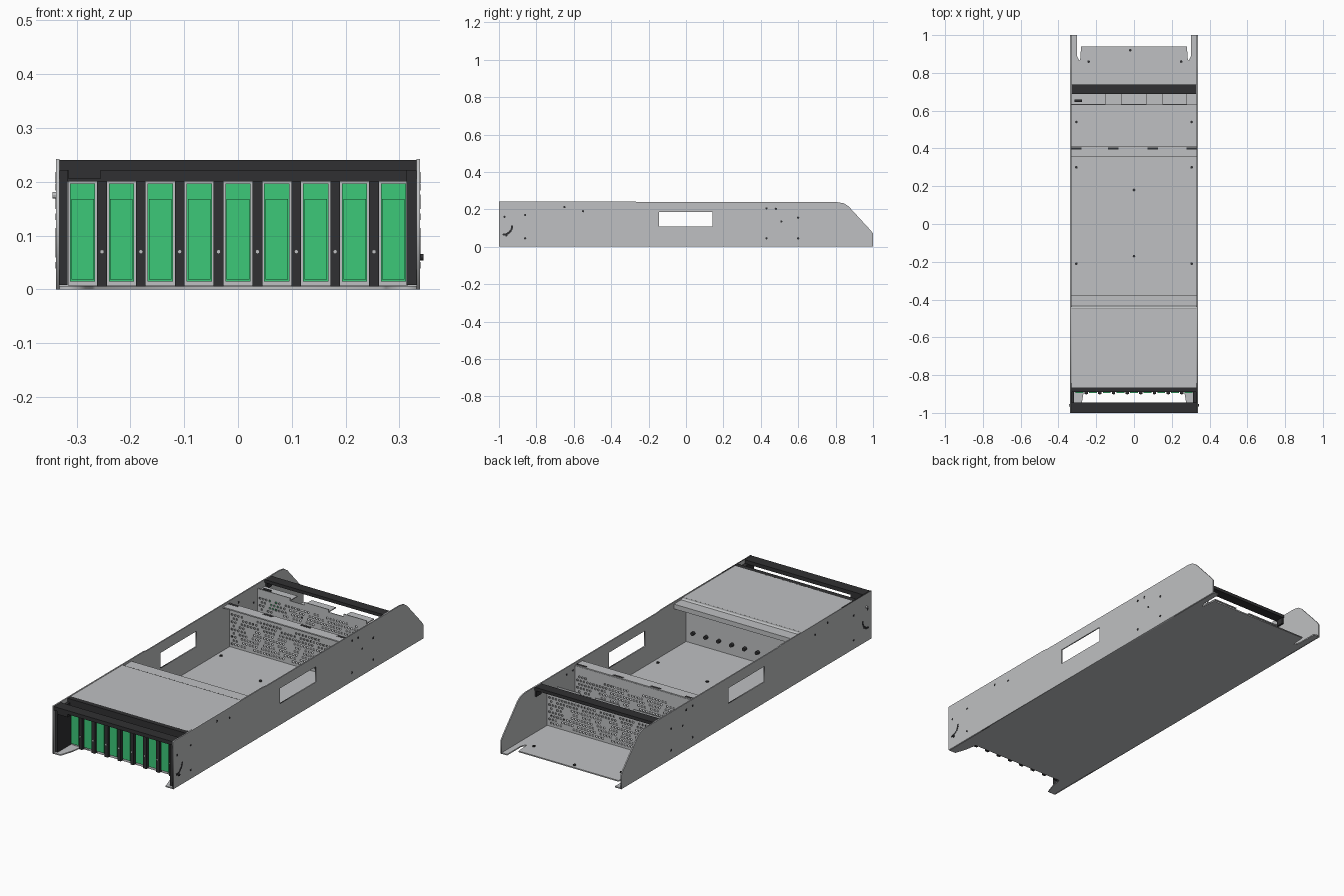
import bpy, bmesh, math
from mathutils import Matrix, Vector

cube = bpy.data.objects.get("Cube")
if cube:
    bpy.data.objects.remove(cube)


def material(name, r, g, b):
    m = bpy.data.materials.new(name)
    m.use_nodes = True
    m.diffuse_color = (r, g, b, 1)
    m.node_tree.nodes["Principled BSDF"].inputs["Base Color"].default_value = (r, g, b, 1)
    return m


STEEL = material("light grey steel", 0.52, 0.53, 0.54)
DARK = material("dark plastic", 0.03, 0.03, 0.032)
GREEN = material("green drive", 0.045, 0.58, 0.19)


def finish(name, mesh, mat):
    mesh.materials.append(mat)
    obj = bpy.data.objects.new(name, mesh)
    bpy.context.collection.objects.link(obj)
    return obj


def boxes(name, mat, spans):
    """One object from boxes given as (x0, x1, y0, y1, z0, z1)."""
    bm = bmesh.new()
    for x0, x1, y0, y1, z0, z1 in spans:
        m = Matrix.Translation(((x0 + x1) / 2, (y0 + y1) / 2, (z0 + z1) / 2))
        bmesh.ops.create_cube(bm, size=1, matrix=m @ Matrix.Diagonal((x1 - x0, y1 - y0, z1 - z0, 1)))
    mesh = bpy.data.meshes.new(name)
    bm.to_mesh(mesh)
    bm.free()
    return finish(name, mesh, mat)


def discs(name, mat, centres, axis, radius, depth):
    """Short cylinders pointing along an axis."""
    bm = bmesh.new()
    turn = Vector((0, 0, 1)).rotation_difference(Vector(axis)).to_matrix().to_4x4()
    for c in centres:
        bmesh.ops.create_cone(bm, cap_ends=True, segments=12, radius1=radius, radius2=radius,
                              depth=depth, matrix=Matrix.Translation(c) @ turn)
    mesh = bpy.data.meshes.new(name)
    bm.to_mesh(mesh)
    bm.free()
    return finish(name, mesh, mat)


def sheet(name, mat, loops, thick, matrix):
    """Flat sheet from an outline and optional holes."""
    curve = bpy.data.curves.new(name, "CURVE")
    curve.dimensions = "2D"
    curve.fill_mode = "BOTH"
    curve.extrude = thick / 2
    for pts in loops:
        s = curve.splines.new("POLY")
        s.points.add(len(pts) - 1)
        for p, (u, v) in zip(s.points, pts):
            p.co = (u, v, 0, 1)
        s.use_cyclic_u = True
    temp = bpy.data.objects.new(name + " outline", curve)
    bpy.context.collection.objects.link(temp)
    bpy.context.view_layer.update()
    mesh = bpy.data.meshes.new_from_object(temp.evaluated_get(bpy.context.evaluated_depsgraph_get()))
    bpy.data.objects.remove(temp)
    mesh.materials.clear()
    mesh.transform(matrix)
    return finish(name, mesh, mat)


def perforated_wall(name, y, top):
    """Upright plate with three round fan grilles."""
    cell, cols = 0.009, 74
    rows = int(top / cell)
    bm = bmesh.new()
    bmesh.ops.create_grid(bm, x_segments=cols, y_segments=rows, size=1)
    bm.transform(Matrix.Translation((0, y, top / 2)) @ Matrix.Rotation(math.pi / 2, 4, "X")
                 @ Matrix.Diagonal((0.333, top / 2, 1, 1)))
    doomed = []
    for f in bm.faces:
        c = f.calc_center_median()
        i, j = int(c.z / top * rows), int((c.x + 0.333) / 0.666 * cols)
        r = min(math.hypot(c.x - fx, c.z - 0.1) for fx in (-0.22, 0, 0.22))
        solid = r < 0.026 or 0.07 < r < 0.08
        stagger = i % 2 == 0 and (j + i // 2) % 2 == 0
        if stagger and not solid and 0.02 < c.z < 0.18 and abs(c.x) < 0.32:
            doomed.append(f)
    bmesh.ops.delete(bm, geom=doomed, context="FACES")
    mesh = bpy.data.meshes.new(name)
    bm.to_mesh(mesh)
    bm.free()
    obj = finish(name, mesh, STEEL)
    obj.modifiers.new("thickness", "SOLIDIFY").thickness = 0.004


# Side panels with hand window and sloped rear corner
outline = [(-1, 0), (1, 0), (1, 0.07), (0.985, 0.09), (0.87, 0.215), (0.845, 0.232), (0.81, 0.238),
           (-0.25, 0.238), (-0.28, 0.242), (-1, 0.242)]
window = [(-0.145, 0.107), (0.143, 0.107), (0.143, 0.185), (-0.145, 0.185)]
upright = Matrix(((0, 0, 1, 0), (1, 0, 0, 0), (0, 1, 0, 0), (0, 0, 0, 1)))
holes = [(0.43, 0.205), (0.48, 0.203), (0.51, 0.135), (0.6, 0.155), (0.43, 0.045), (0.6, 0.045),
         (-0.65, 0.212), (-0.55, 0.19), (-0.86, 0.17), (-0.86, 0.045), (-0.97, 0.16)]
arc = [(-0.975 + 0.045 * math.cos(a), 0.11 + 0.045 * math.sin(a))
       for a in (math.radians(-90 + 11 * k) for k in range(9))]
for side, s in (("left", 1), ("right", -1)):
    sheet(side + " side panel", STEEL, [outline, window], 0.006, Matrix.Translation((s * 0.335, 0, 0)) @ upright)
    discs(side + " side holes", DARK, [(s * 0.335, y, z) for y, z in holes + arc], (1, 0, 0), 0.006, 0.0075)

# Floor with notched rear edge and front corner flanges
half = [(0.265, -0.88), (0.275, -0.94), (0.295, -1), (0.337, -1), (0.337, 1), (0.302, 1),
        (0.302, 0.89), (0.29, 0.865), (0.285, 0.87), (0.28, 0.94)]
sheet("floor", STEEL, [half + [(-x, y) for x, y in reversed(half)]], 0.006, Matrix.Translation((0, 0, 0.003)))
screws = [(s * 0.305, y) for s in (-1, 1) for y in (0.54, 0.3, -0.21)]
screws += [(0, 0.18), (0, -0.17), (-0.24, 0.86), (0.25, 0.86), (-0.02, 0.92)]
discs("floor screws", DARK, [(x, y, 0.008) for x, y in screws], (0, 0, 1), 0.007, 0.006)

# Front cover with a stepped rear lip
boxes("front cover", STEEL, [(-0.334, 0.334, -0.865, -0.45, 0.234, 0.24),
                             (-0.334, 0.334, -0.435, -0.378, 0.226, 0.232),
                             (-0.334, 0.334, -0.382, -0.378, 0.208, 0.23)])
step = [(-0.45, 0.24), (-0.435, 0.232), (-0.435, 0.226), (-0.45, 0.234)]
sheet("cover step", STEEL, [step], 0.668, upright)

# Drive bay: nine drives, dividers and latch seams
pitch, count = 0.0722, 9
centres = [(k - (count - 1) / 2) * pitch for k in range(count)]
boxes("drives", GREEN, [(x - 0.0235, x + 0.0235, -0.888, -0.5, 0.015, 0.197) for x in centres])
boxes("drive latches", GREEN, [(x - 0.021, x + 0.021, -0.894, -0.888, 0.018, 0.168) for x in centres])
boxes("drive frames", STEEL, [(x - 0.027, x + 0.027, -0.882, -0.5, 0.007, 0.2) for x in centres])
edges = [x + pitch / 2 for x in centres[:-1]]
boxes("bay dividers", DARK, [(x - 0.009, x + 0.009, -0.9, -0.5, 0.005, 0.2) for x in edges])
discs("divider screws", STEEL, [(x, -0.901, 0.07) for x in edges], (0, 1, 0), 0.004, 0.004)
boxes("bay top rail", DARK, [(-0.332, 0.332, -0.89, -0.862, 0.2, 0.24)])
boxes("backplane", STEEL, [(-0.332, 0.332, -0.485, -0.475, 0.006, 0.226)])
discs("backplane connectors", DARK, [(x, -0.468, 0.06) for x in centres], (0, 1, 0), 0.009, 0.018)

# Front handle frame
boxes("front handle", DARK, [(-0.333, 0.333, -1, -0.945, 0.221, 0.24),
                             (-0.315, -0.255, -0.998, -0.95, 0.205, 0.225),
                             (-0.333, -0.317, -0.99, -0.88, 0.008, 0.222),
                             (0.313, 0.333, -0.99, -0.88, 0.008, 0.222)])
discs("right side knob", STEEL, [(-0.341, -0.96, 0.175)], (1, 0, 0), 0.006, 0.008)
discs("left side knob", DARK, [(0.341, -0.96, 0.06)], (1, 0, 0), 0.006, 0.008)

# Fan cage: two grille walls, slotted front flange and notched rear flange
perforated_wall("front fan wall", 0.408, 0.222)
perforated_wall("rear fan wall", 0.632, 0.2)
boxes("front fan flange", STEEL, [(-0.333, 0.333, 0.355, 0.41, 0.22, 0.226)])
slots = (-0.305, -0.11, 0.1, 0.305)
boxes("flange slots", DARK, [(x - 0.028, x + 0.028, 0.394, 0.406, 0.222, 0.2268) for x in slots])
gaps = [-0.333, -0.15, -0.07, 0.065, 0.15, 0.28]
boxes("rear fan flange", STEEL, [(a, b, 0.632, 0.69, 0.198, 0.203) for a, b in zip(gaps[::2], gaps[1::2])])
boxes("rear flange tabs", STEEL, [(a, b, 0.63, 0.634, 0.198, 0.215) for a, b in zip(gaps[::2], gaps[1::2])])
boxes("fan cable", DARK, [(-0.315, -0.275, 0.645, 0.66, 0.203, 0.211)])
boxes("fan connector", GREEN, [(-0.28, -0.24, 0.64, 0.665, 0.12, 0.16)])

# Rear cross bar
boxes("rear cross bar", DARK, [(-0.333, 0.333, 0.688, 0.738, 0.222, 0.238),
                               (-0.333, -0.323, 0.695, 0.735, 0.19, 0.225),
                               (0.323, 0.333, 0.695, 0.735, 0.19, 0.225)])
